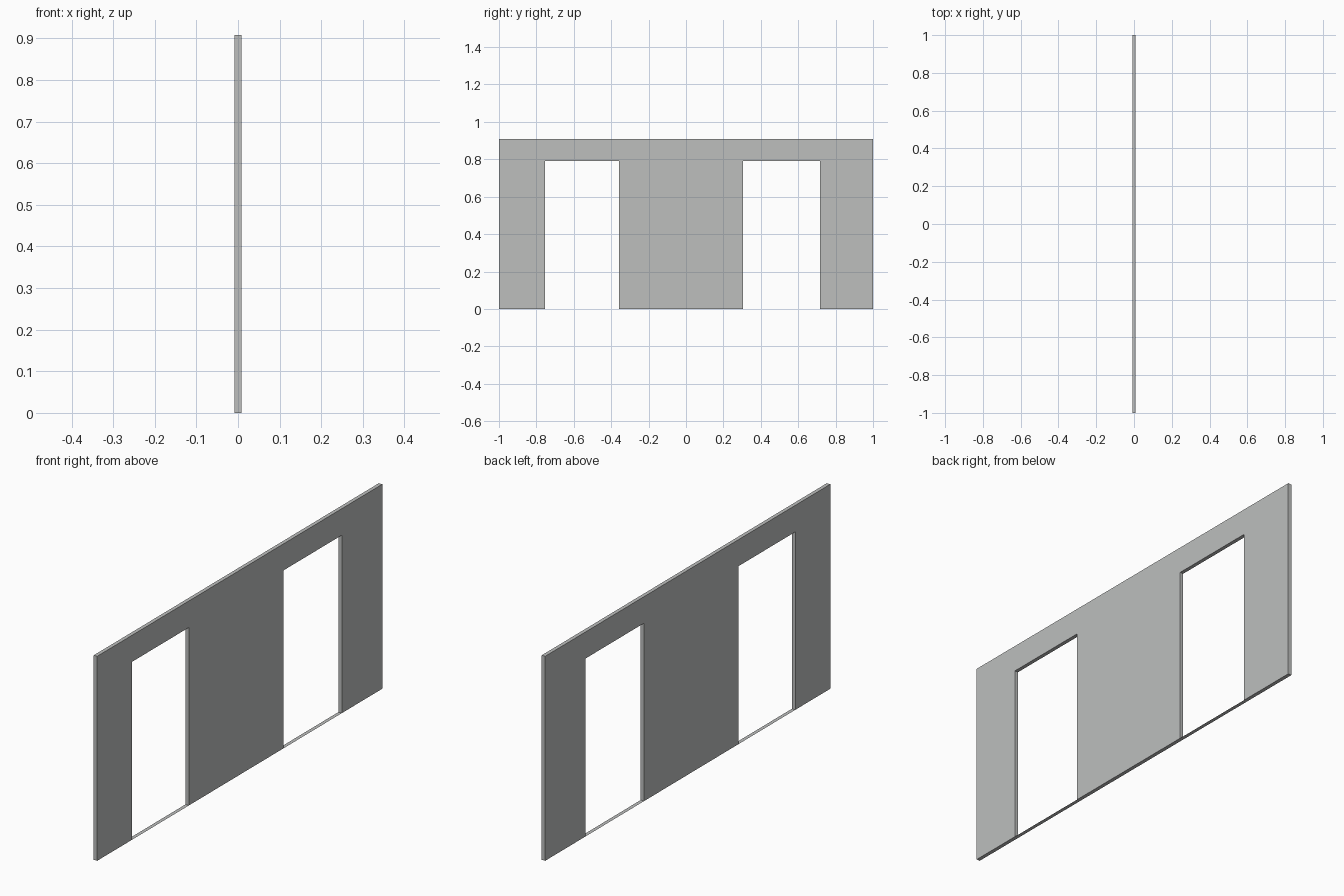
import bpy
import bmesh

if "Cube" in bpy.data.objects:
    bpy.data.objects.remove(bpy.data.objects["Cube"])

HALF_T = 0.0085          # half the wall thickness
HEIGHT = 0.908
DOOR_TOP = 0.79
DOORS = [(-0.755, -0.357), (0.306, 0.716)]   # y range of each opening

plaster = bpy.data.materials.new("light grey plaster")
plaster.diffuse_color = (0.51, 0.52, 0.515, 1)
plaster.use_nodes = True
plaster.node_tree.nodes["Principled BSDF"].inputs["Base Color"].default_value = plaster.diffuse_color


def finish(bm, name):
    mesh = bpy.data.meshes.new(name)
    bm.to_mesh(mesh)
    bm.free()
    mesh.materials.append(plaster)
    obj = bpy.data.objects.new(name, mesh)
    bpy.context.collection.objects.link(obj)
    return obj


# Wall: side outline with the door notches, extruded through its thickness
outline = [(-1, HEIGHT), (-1, 0)]
for a, b in DOORS:
    outline += [(a, 0), (a, DOOR_TOP), (b, DOOR_TOP), (b, 0)]
outline += [(1, 0), (1, HEIGHT)]

bm = bmesh.new()
face = bm.faces.new([bm.verts.new((-HALF_T, y, z)) for y, z in outline])
new = bmesh.ops.extrude_face_region(bm, geom=[face], use_keep_orig=True)["geom"]
bmesh.ops.translate(bm, vec=(2 * HALF_T, 0, 0),
                    verts=[v for v in new if isinstance(v, bmesh.types.BMVert)])
bmesh.ops.recalc_face_normals(bm, faces=bm.faces)
finish(bm, "wall")

# Thresholds: flat strips closing the floor of each doorway, facing down
for name, (a, b) in zip(("left_threshold", "right_threshold"), DOORS):
    bm = bmesh.new()
    corners = [(-HALF_T, a), (-HALF_T, b), (HALF_T, b), (HALF_T, a)]
    bm.faces.new([bm.verts.new((x, y, 0)) for x, y in corners])
    finish(bm, name)
